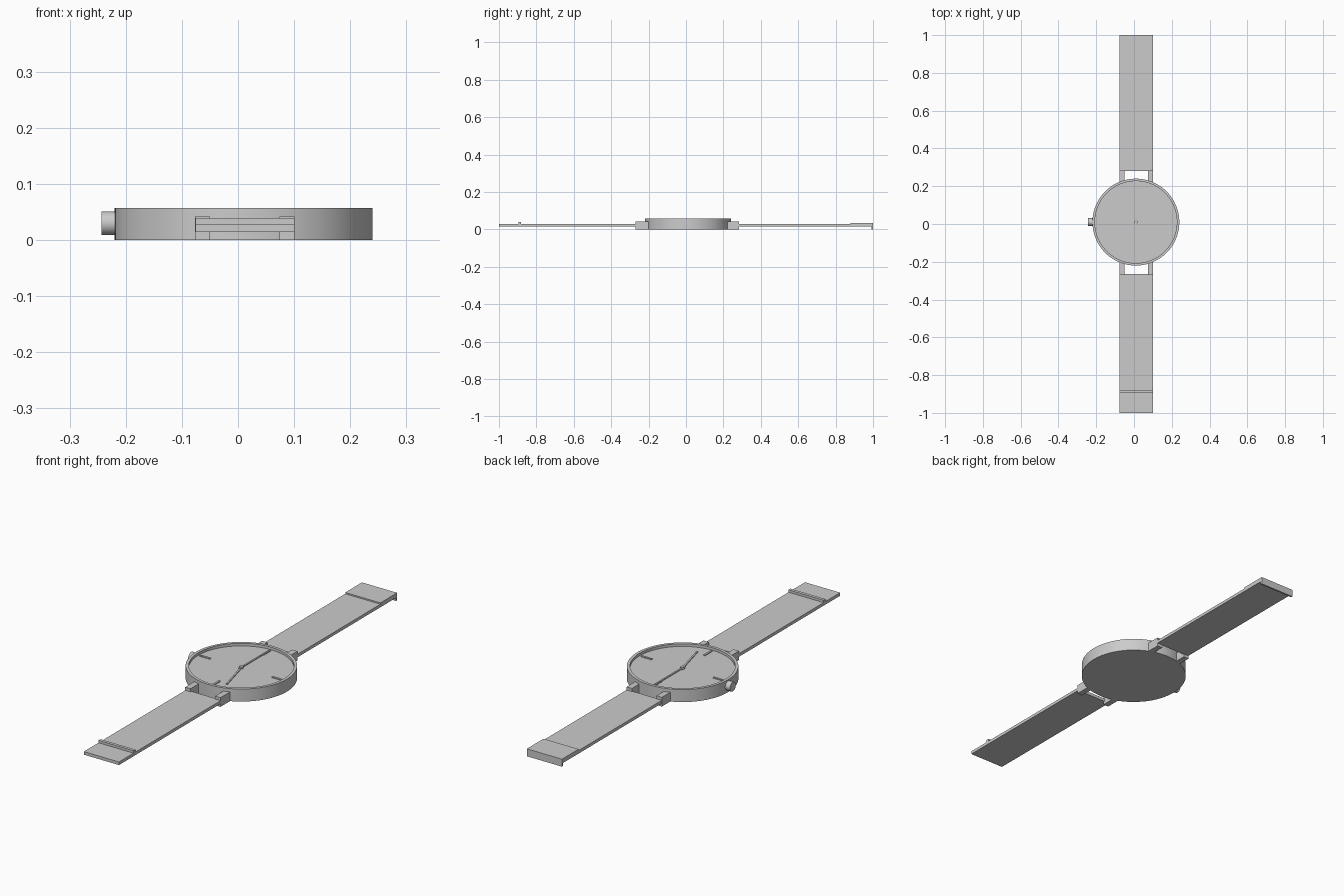
import bpy, bmesh, math
from mathutils import Matrix

if "Cube" in bpy.data.objects:
    bpy.data.objects.remove(bpy.data.objects["Cube"])

CX, CY = 0.01, 0.01      # centre of the watch case
DIAL = 0.045             # height of the dial face


def make_object(name, bm):
    bmesh.ops.recalc_face_normals(bm, faces=bm.faces)
    me = bpy.data.meshes.new(name)
    bm.to_mesh(me)
    bm.free()
    ob = bpy.data.objects.new(name, me)
    bpy.context.collection.objects.link(ob)
    return ob


def box(name, x, y, z):
    bm = bmesh.new()
    size = [b - a for a, b in (x, y, z)]
    mid = [(a + b) / 2 for a, b in (x, y, z)]
    m = Matrix.Translation(mid) @ Matrix.Diagonal((*size, 1))
    bmesh.ops.create_cube(bm, size=1, matrix=m)
    return make_object(name, bm)


def smooth(ob):
    bpy.ops.object.select_all(action='DESELECT')
    bpy.context.view_layer.objects.active = ob
    ob.select_set(True)
    bpy.ops.object.shade_smooth_by_angle(angle=math.radians(30))


def lathe(name, profile, loc, rot=None, sides=96):
    """Revolve (radius, height) points round local z; end points lie on the axis."""
    bm = bmesh.new()
    vs = [bm.verts.new((r, 0, h)) for r, h in profile]
    edges = [bm.edges.new(p) for p in zip(vs, vs[1:])]
    bmesh.ops.spin(bm, geom=vs + edges, cent=(0, 0, 0), axis=(0, 0, 1),
                   angle=math.tau, steps=sides, use_duplicate=False)
    bmesh.ops.remove_doubles(bm, verts=bm.verts, dist=1e-5)
    bmesh.ops.transform(bm, verts=bm.verts,
                        matrix=Matrix.Translation(loc) @ (rot or Matrix()))
    ob = make_object(name, bm)
    smooth(ob)
    return ob


def radial_bar(name, angle, r0, r1, width, z0, z1):
    """Thin bar on the dial, angle measured clockwise from +y."""
    ob = box(name, (-width / 2, width / 2), (r0, r1), (z0, z1))
    ob.data.transform(Matrix.Translation((CX, CY, 0)) @
                      Matrix.Rotation(-math.radians(angle), 4, 'Z'))
    return ob


# Case with raised rim and sunken dial
lathe("case", [(0, 0), (0.23, 0), (0.23, 0.057), (0.217, 0.057),
               (0.217, DIAL), (0, DIAL)], (CX, CY, 0))

# Crown on the left side
lathe("crown", [(0, 0), (0.021, 0), (0.021, 0.035), (0, 0.035)],
      (-0.243, CY, 0.03), Matrix.Rotation(math.pi / 2, 4, 'Y'), 32)

# Hour markers, hands and centre pin
for i in range(4):
    radial_bar(f"hour_marker_{i}", i * 90, 0.155, 0.207, 0.009, DIAL - 0.002, DIAL + 0.004)
radial_bar("minute_hand", 0, -0.015, 0.2, 0.007, DIAL + 0.002, DIAL + 0.006)
radial_bar("hour_hand", 165.5, -0.015, 0.172, 0.007, DIAL + 0.001, DIAL + 0.005)
lathe("hand_pin", [(0, 0), (0.009, 0), (0.009, 0.01), (0, 0.01)],
      (CX, CY, DIAL - 0.001), sides=24)

# Lugs joining the case to the strap
for side, y in (("front", (-0.27, -0.195)), ("back", (0.215, 0.283))):
    for hand, x in (("left", (-0.077, -0.05)), ("right", (0.074, 0.101))):
        box(f"lug_{side}_{hand}", x, y, (0, 0.042))

# Strap halves
SX = (-0.076, 0.101)
box("strap_front", SX, (-1, -0.264), (0.014, 0.028))
box("strap_back", SX, (0.28, 0.995), (0.014, 0.028))

# Raised bar on the front strap
box("strap_bar", SX, (-0.895, -0.881), (0.027, 0.039))

# Clasp on the back strap: top plate and downturned end
box("clasp_plate", SX, (0.88, 1), (0.027, 0.034))
box("clasp_end", SX, (0.992, 1), (0, 0.028))
